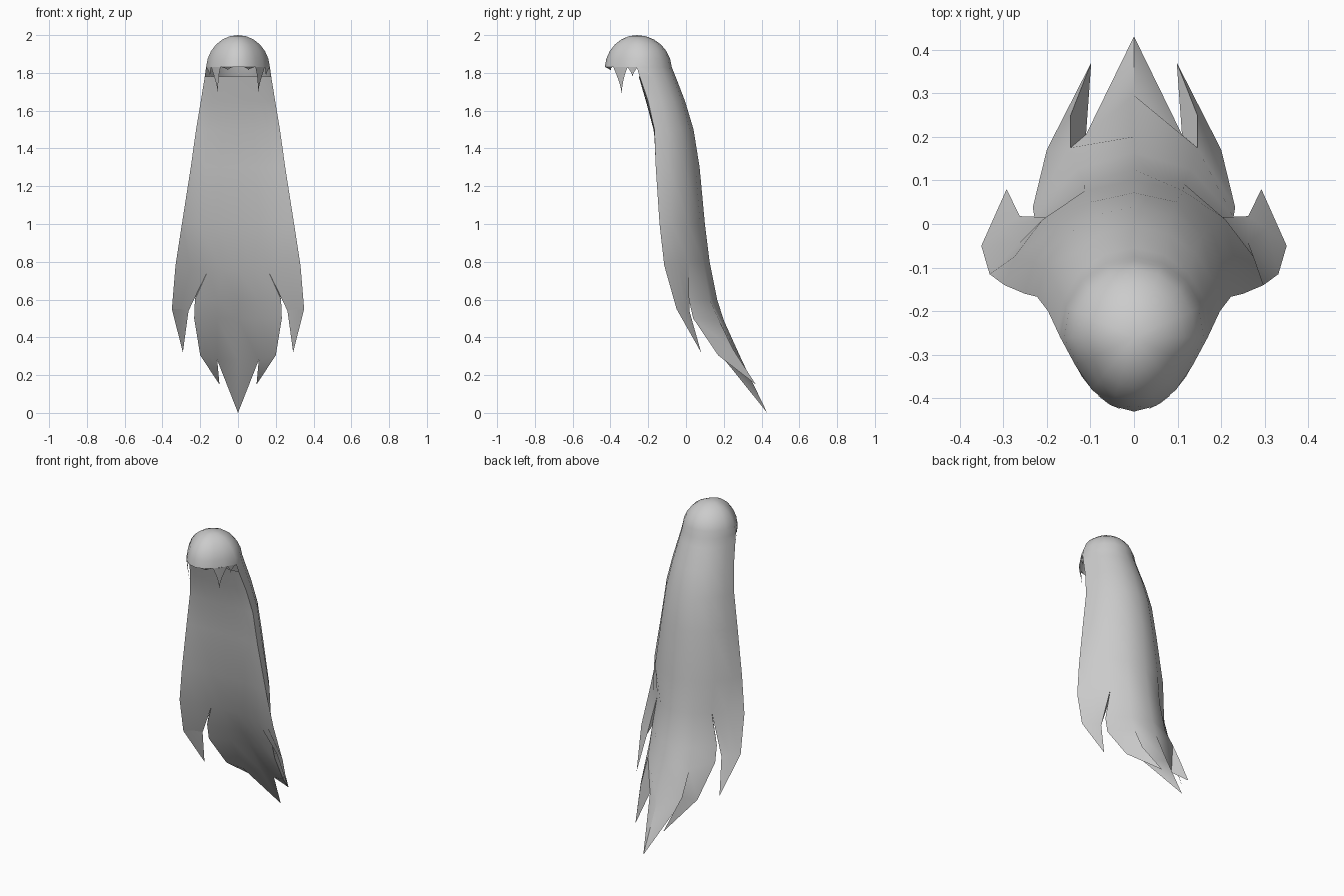
import bpy, math

if "Cube" in bpy.data.objects:
    bpy.data.objects.remove(bpy.data.objects["Cube"])

hair = bpy.data.materials.new("hair grey")
hair.diffuse_color = (0.6, 0.6, 0.6, 1)
hair.use_nodes = True
hair.node_tree.nodes["Principled BSDF"].inputs["Base Color"].default_value = hair.diffuse_color


def build(name, verts, faces):
    me = bpy.data.meshes.new(name)
    me.from_pydata(verts, [], faces)
    me.materials.append(hair)
    ob = bpy.data.objects.new(name, me)
    bpy.context.collection.objects.link(ob)
    bpy.context.view_layer.objects.active = ob
    ob.select_set(True)
    # weld the halves together
    bpy.ops.object.mode_set(mode='EDIT')
    bpy.ops.mesh.select_all(action='SELECT')
    bpy.ops.mesh.remove_doubles(threshold=0.001)
    bpy.ops.object.mode_set(mode='OBJECT')
    bpy.ops.object.shade_smooth_by_angle(angle=math.radians(50))
    ob.select_set(False)


class Mirror:
    """Collects polygons on both sides of x = 0."""
    def __init__(self, flip):
        self.v, self.f, self.flip = [], [], flip

    def poly(self, *pts):
        for s in (1, -1):
            n = len(self.v)
            self.v += [(s * x, y, z) for x, y, z in pts]
            idx = list(range(n, n + len(pts)))
            self.f.append(idx[::-1] if (s > 0) == self.flip else idx)

    def strip(self, grid):
        for a, b in zip(grid, grid[1:]):
            for i in range(len(a) - 1):
                self.poly(a[i], b[i], b[i + 1], a[i + 1])


# z, half width, back y, edge y, front panel y
ROWS = [(1.83, .169, -.075, -.26, -.26), (1.78, .176, -.055, -.245, -.25),
        (1.65, .197, -.005, -.2, -.212), (1.5, .222, .04, -.167, -.172),
        (1.3, .25, .072, -.16, -.145), (1.0, .297, .10, -.14, -.095)]


def curtain(back):
    grid = []
    for z, w, yb, ye, yf in ROWS:
        p = .5 + .18 * (1.83 - z) / .83
        row = []
        for i in range(5):
            x = math.sin(math.pi * i / 8)
            y0 = yb if back else yf
            row.append((x * w, ye + (y0 - ye) * max(0, 1 - x * x) ** p, z))
        grid.append(row)
    return grid


# shared points of the ragged ends
POINT, LOCK_TIP, FLAP_TIP = (0, .43, 0), (.098, .37, .15), (.292, .08, .32)
HEM = (.2, .17, .305)
WAIST, WAIST_LOW = (.228, .015, .6), (.232, .038, .5)
FLAP_LOW = [(.262, .018, .54), (.305, -.01, .55), (.35, -.05, .55)]
EDGE = (.331, -.115, .78)
F_FLAP, B_FLAP = (.16, -.038, .752), (.192, .015, .8)
F_LOCK, B_LOCK, B_MID = (.11, .205, .28), (.145, .175, .49), (.145, .25, .335)


def flap(m, top):
    m.strip([top, FLAP_LOW])
    m.poly(FLAP_LOW[0], FLAP_TIP, FLAP_LOW[1])
    m.poly(FLAP_LOW[1], FLAP_TIP, FLAP_LOW[2])


# back layer
b = Mirror(True)
tail = [[(0, .125, .8), (.115, .092, .8), B_FLAP],
        [(0, .165, .6), (.13, .125, .6), WAIST],
        [(0, .2, .49), B_LOCK, WAIST_LOW]]
side = [(.262, -.042, .79), EDGE]
b.strip(curtain(True) + [tail[0] + side])
b.strip(tail)
b.poly(tail[2][0], (0, .295, .28), F_LOCK, B_LOCK)
b.poly((0, .295, .28), POINT, F_LOCK)
b.poly(B_LOCK, B_MID, HEM, WAIST_LOW)
b.poly(B_MID, LOCK_TIP, HEM)
flap(b, [B_FLAP] + side)

# rounded crown, narrower toward the forehead, welded to the back layer
N, T = 16, 7
CY, CZ = -.26, 1.83


def plan(a):
    """Outline of the crown rim at angle a."""
    s = math.sin(a)
    if s > 0:
        return .169 * math.cos(a), .185 * s
    return .169 * math.cos(a) * (1 - .23 * math.sqrt(-s)), .17 * s


n0 = len(b.v)
END = math.radians(86)
for r in range(T):
    e = END * r / (T - 1)
    k = math.sin(e) / math.sin(END)
    h = (math.cos(e) - math.cos(END)) / (1 - math.cos(END))
    for i in range(N):
        x, y = plan(2 * math.pi * i / N)
        b.v.append((x * k, CY + y * k, CZ + .17 * h))
for r in range(T - 1):
    for i in range(N):
        j = (i + 1) % N
        p, q = n0 + r * N, n0 + (r + 1) * N
        # the pole ring closes with triangles
        b.f.append([p + i, q + i, q + j] if r == 0 else [p + i, q + i, q + j, p + j])
build("crown_and_back_hair", b.v, b.f)

# front layer
f = Mirror(False)
tail = [[(0, -.022, .752), (.08, -.028, .752), F_FLAP],
        [(0, .045, .6), (.11, .035, .6), WAIST],
        [(0, .11, .5), (.11, .09, .5), WAIST_LOW],
        [(0, .235, .28), F_LOCK, HEM]]
side = [(.25, -.078, .766), EDGE]
f.strip(curtain(False)[1:] + [tail[0] + side])
f.strip(tail)
f.poly(tail[3][0], POINT, F_LOCK)
f.poly(F_LOCK, LOCK_TIP, HEM)
flap(f, [F_FLAP] + side)
build("front_panel", f.v, f.f)

# walls joining the two layers inside the notches
w = Mirror(False)
w.poly(F_FLAP, B_FLAP, FLAP_LOW[0])
w.poly(B_FLAP, F_FLAP, WAIST)
w.poly(B_LOCK, F_LOCK, LOCK_TIP, B_MID)
build("notch_walls", w.v, w.f)

# fringe locks: centre angle from front, half width, length, inward pull
LOCKS = [(-58, 15, .14, .12), (58, 15, .14, .12), (-82, 9, .05, .04), (82, 9, .05, .04),
         (-26, 13, .015, .08), (27, 12, .015, .1)]
verts, faces = [], []
for mid, half, length, pull in LOCKS:
    n = len(verts)
    for k in range(5):
        t = k / 4
        for s in (-1, 0, 1):
            x, y = plan(math.radians(mid + s * half * (1 - t) ** 1.5 - 90))
            c = 1 - pull * t
            verts.append((x * c, CY + y * c, CZ - length * t))
    for k in range(4):
        for c in range(2):
            p = n + k * 3 + c
            faces.append((p, p + 3, p + 4, p + 1))
build("fringe", verts, faces)
